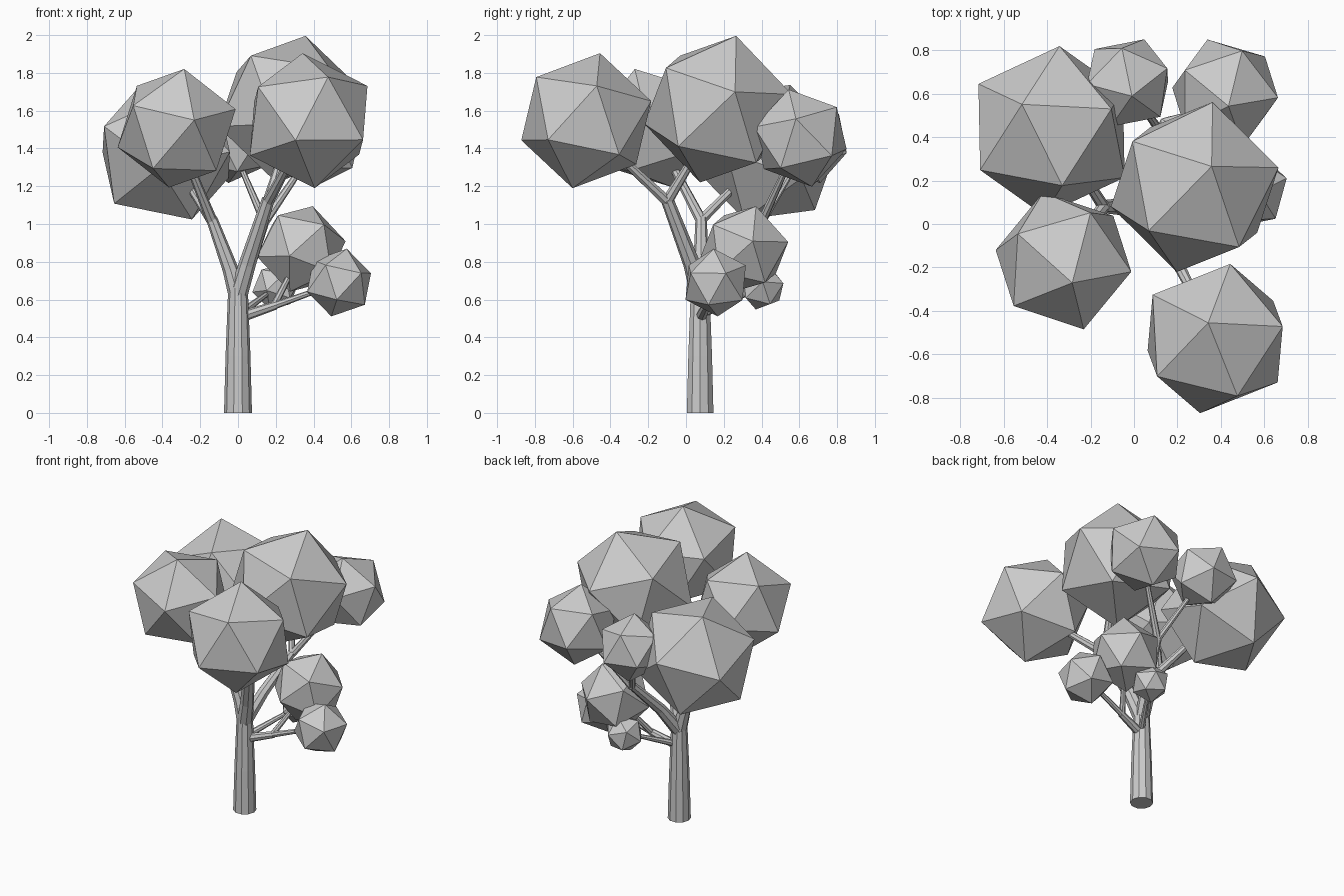
import bpy, bmesh, math
from mathutils import Vector, Matrix

if "Cube" in bpy.data.objects:
    bpy.data.objects.remove(bpy.data.objects["Cube"])


def finish(name, bm):
    bmesh.ops.recalc_face_normals(bm, faces=bm.faces)
    me = bpy.data.meshes.new(name)
    bm.to_mesh(me)
    bm.free()
    ob = bpy.data.objects.new(name, me)
    bpy.context.collection.objects.link(ob)
    return ob


def limb(name, points, sides=8):
    """Tapered tube through (x, y, z, radius) points, capped at both ends."""
    bm = bmesh.new()
    pts = [Vector(p[:3]) for p in points]
    rings = []
    for i, p in enumerate(pts):
        d = (pts[min(i + 1, len(pts) - 1)] - pts[max(i - 1, 0)]).normalized()
        u = Vector((0, 1, 0)).cross(d).normalized()
        v = d.cross(u)
        r = points[i][3]
        ring = []
        for k in range(sides):
            a = 2 * math.pi * k / sides
            ring.append(bm.verts.new(p + (u * math.cos(a) + v * math.sin(a)) * r))
        rings.append(ring)
    for lo, hi in zip(rings, rings[1:]):
        for k in range(sides):
            j = (k + 1) % sides
            bm.faces.new((lo[k], lo[j], hi[j], hi[k]))
    bm.faces.new(rings[0])
    bm.faces.new(rings[-1])
    return finish(name, bm)


def frame(a, b):
    """Orthonormal frame: z along a, x towards b."""
    z = Vector(a).normalized()
    x = Vector(b) - z * Vector(b).dot(z)
    x.normalize()
    return Matrix((x, z.cross(x), z)).transposed()


def leaf_ball(name, centre, radius, top, side):
    """Icosahedron with one corner along top and a neighbour towards side."""
    bm = bmesh.new()
    bmesh.ops.create_icosphere(bm, subdivisions=1, radius=radius)
    bm.verts.ensure_lookup_table()
    a = max(bm.verts, key=lambda v: v.co.z)
    b = a.link_edges[0].other_vert(a)
    rot = frame(top, side) @ frame(a.co, b.co).transposed()
    for v in bm.verts:
        v.co = rot @ v.co + Vector(centre)
    return finish(name, bm)


# Trunk
limb("trunk", [(0, .075, 0, .074), (0, .075, .3, .066), (0, .075, .66, .052)], 10)

# Main branches and their forks
limb("left_branch", [(0, .075, .62, .05), (-.04, .08, .76, .042), (-.14, .08, 1.03, .03)])
limb("left_front_twig", [(-.14, .08, 1.02, .03), (-.3, -.13, 1.42, .018)])
limb("left_back_twig", [(-.14, .08, 1.02, .028), (-.32, .36, 1.3, .018)])
limb("right_branch", [(0, .075, .62, .05), (.05, .03, .79, .045), (.16, -.1, 1.13, .034)])
limb("right_front_twig", [(.16, -.1, 1.12, .03), (.34, -.45, 1.45, .018)])
limb("right_top_twig", [(.16, -.1, 1.12, .03), (.26, .1, 1.45, .018)])
limb("back_branch", [(0, .08, .62, .046), (.06, .2, .8, .038), (.14, .4, 1.02, .028)])
limb("back_right_twig", [(.14, .4, 1.01, .025), (.38, .56, 1.36, .014)])
limb("back_middle_twig", [(.14, .4, 1.01, .022), (-.01, .61, 1.36, .013)])
limb("low_branch", [(.02, .08, .51, .03), (.2, .11, .57, .023)])
limb("low_front_twig", [(.19, .11, .567, .02), (.48, .15, .67, .013)])
limb("low_upper_twig", [(.19, .11, .567, .02), (.31, .27, .8, .013)])
limb("low_back_twig", [(.02, .1, .53, .022), (.18, .36, .65, .012)])

# Foliage
balls = [
    ("foliage_back_left", (-.38, .43, 1.38), .40, (-.14, .125, .366), (-.337, -.186, .14)),
    ("foliage_front_left", (-.325, -.17, 1.507), .332, (.04, -.1, .31), (.32, -.046, .087)),
    ("foliage_front_right", (.374, -.528, 1.547), .366, (-.032, .073, .358), (.104, -.267, .23)),
    ("foliage_top", (.28, .17, 1.608), .407, (.077, .095, .385), (.207, -.284, .215)),
    ("foliage_back_middle", (-.03, .65, 1.43), .222, (.02, -.06, .21), (.19, .076, .09)),
    ("foliage_back_right", (.42, .605, 1.455), .265, (.015, -.06, .25), (.228, -.02, .09)),
    ("foliage_low_upper", (.335, .31, .868), .242, (.06, .06, .223), (.12, -.165, .13)),
    ("foliage_low_front", (.535, .157, .69), .184, (.04, -.01, .175), (.178, .06, .03)),
    ("foliage_low_back", (.2, .4, .667), .127, (.03, .03, .118), (-.08, .08, .04)),
]
for b in balls:
    leaf_ball(*b)
